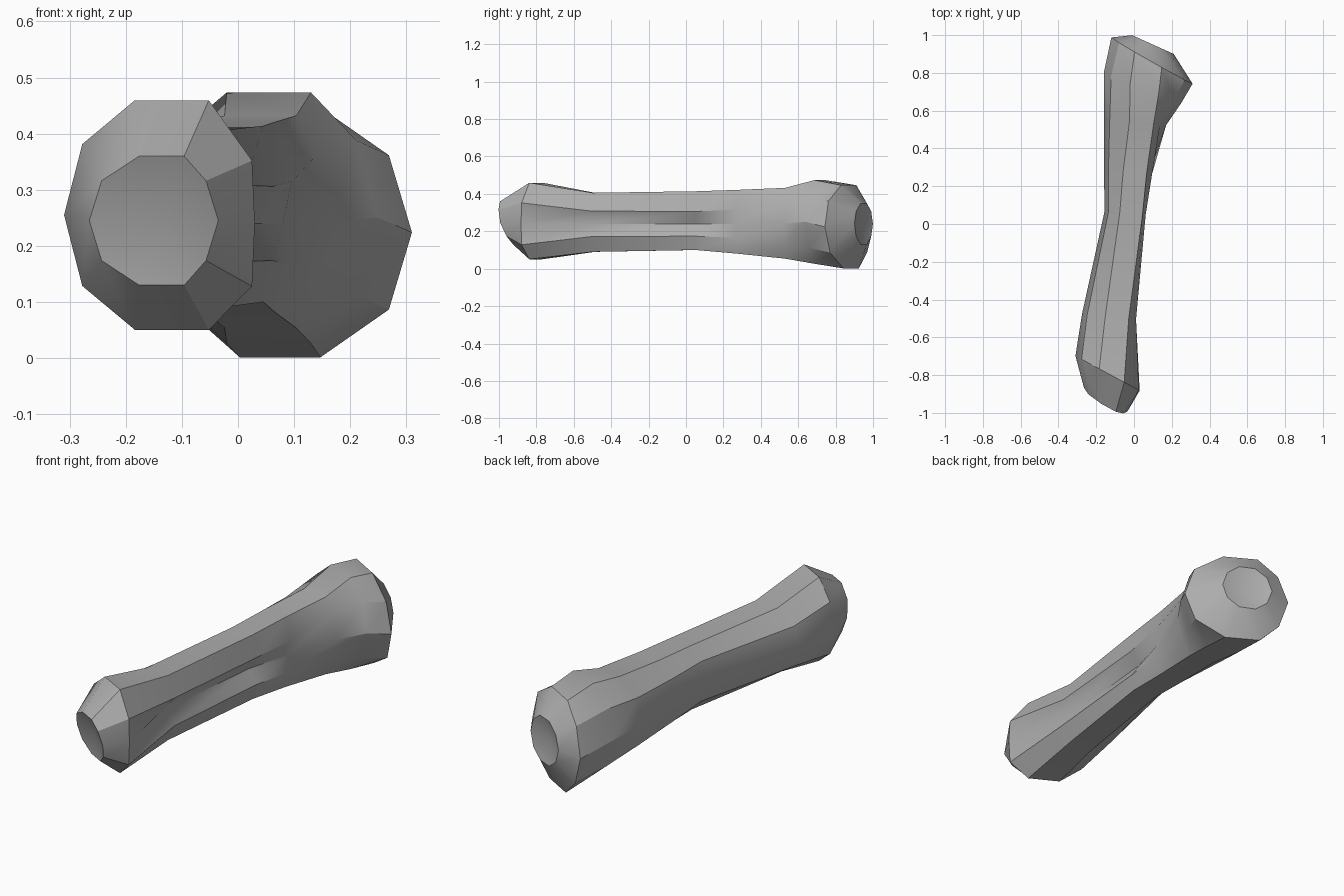
import bpy, bmesh
from math import sin, cos, radians

if "Cube" in bpy.data.objects:
    bpy.data.objects.remove(bpy.data.objects["Cube"])

SIDES = 10
AXIS_Z = 0.24      # height of the slot line along the +x side

grey = bpy.data.materials.new("plain_grey")
grey.use_nodes = True
grey.diffuse_color = (0.42, 0.42, 0.42, 1)
grey.node_tree.nodes["Principled BSDF"].inputs["Base Color"].default_value = (0.42, 0.42, 0.42, 1)


def ring(bm, centre, rx, rz, crest, half, tilt=0, lean=0, lip=0, inset=0):
    """Slanted ten-sided ring with flat top and bottom of half-width half, shifted by crest.
    lip is the half-height of the +x side, inset the depth of the slot in it."""
    cx, cy, cz = centre
    verts = []
    for i in range(SIDES):
        a = radians(360 / SIDES * i)
        x, z = rx * cos(a), rz * sin(a)
        if i in (2, 8):
            x = crest + half
        elif i in (3, 7):
            x = crest - half
        elif lip and i == 0:
            x, z = x - inset, AXIS_Z - cz
        elif lip and i in (1, 9):
            x *= 1.2
            z = AXIS_Z - cz + (lip if i == 1 else -lip)
        verts.append(bm.verts.new((cx + x, cy + tilt * x + lean * z, cz + z)))
    return verts


def dimple(bm, loop, apex):
    """Close an end with a shallow fan."""
    tip = bm.verts.new(apex)
    for a, b in zip(loop, loop[1:] + loop[:1]):
        bm.faces.new((a, b, tip))


bm = bmesh.new()
rings = [
    # front knuckle
    ring(bm, (-0.15, -0.93, 0.245), 0.115, 0.121, 0.014, 0.04, -0.55, -0.3),
    ring(bm, (-0.14, -0.79, 0.255), 0.17, 0.215, 0.022, 0.066, -0.54, 0, 0.112),
    # shaft with the slot
    ring(bm, (-0.13, -0.49, 0.248), 0.145, 0.166, 0.04, 0.062, -0.1, 0, 0.068, 0.05),
    ring(bm, (-0.045, 0.06, 0.257), 0.11, 0.165, 0.03, 0.06, -0.1, 0, 0.066, 0.045),
    ring(bm, (-0.03, 0.28, 0.251), 0.13, 0.179, 0.035, 0.062, -0.1, 0, 0.075, 0.02),
    ring(bm, (0.005, 0.54, 0.243), 0.165, 0.199, 0.035, 0.064, -0.1),
    # rear knuckle
    ring(bm, (0.045, 0.72, 0.25), 0.205, 0.235, 0.01, 0.075, -0.39),
    ring(bm, (0.095, 0.865, 0.224), 0.215, 0.234, -0.02, 0.072, -0.57, -0.03),
    ring(bm, (0.1, 0.95, 0.24), 0.11, 0.115, 0, 0.036, -0.45),
]

# skin between neighbouring rings
for lower, upper in zip(rings, rings[1:]):
    for i in range(SIDES):
        j = (i + 1) % SIDES
        bm.faces.new((lower[i], lower[j], upper[j], upper[i]))
dimple(bm, rings[0], (-0.13, -0.91, 0.235))
dimple(bm, rings[-1], (0.085, 0.925, 0.24))
bmesh.ops.recalc_face_normals(bm, faces=bm.faces)

mesh = bpy.data.meshes.new("bone_shaft")
bm.to_mesh(mesh)
bm.free()
mesh.materials.append(grey)
bone = bpy.data.objects.new("bone_shaft", mesh)
bpy.context.collection.objects.link(bone)
bpy.context.view_layer.objects.active = bone
bone.select_set(True)
bpy.ops.object.shade_smooth_by_angle(angle=radians(30))
